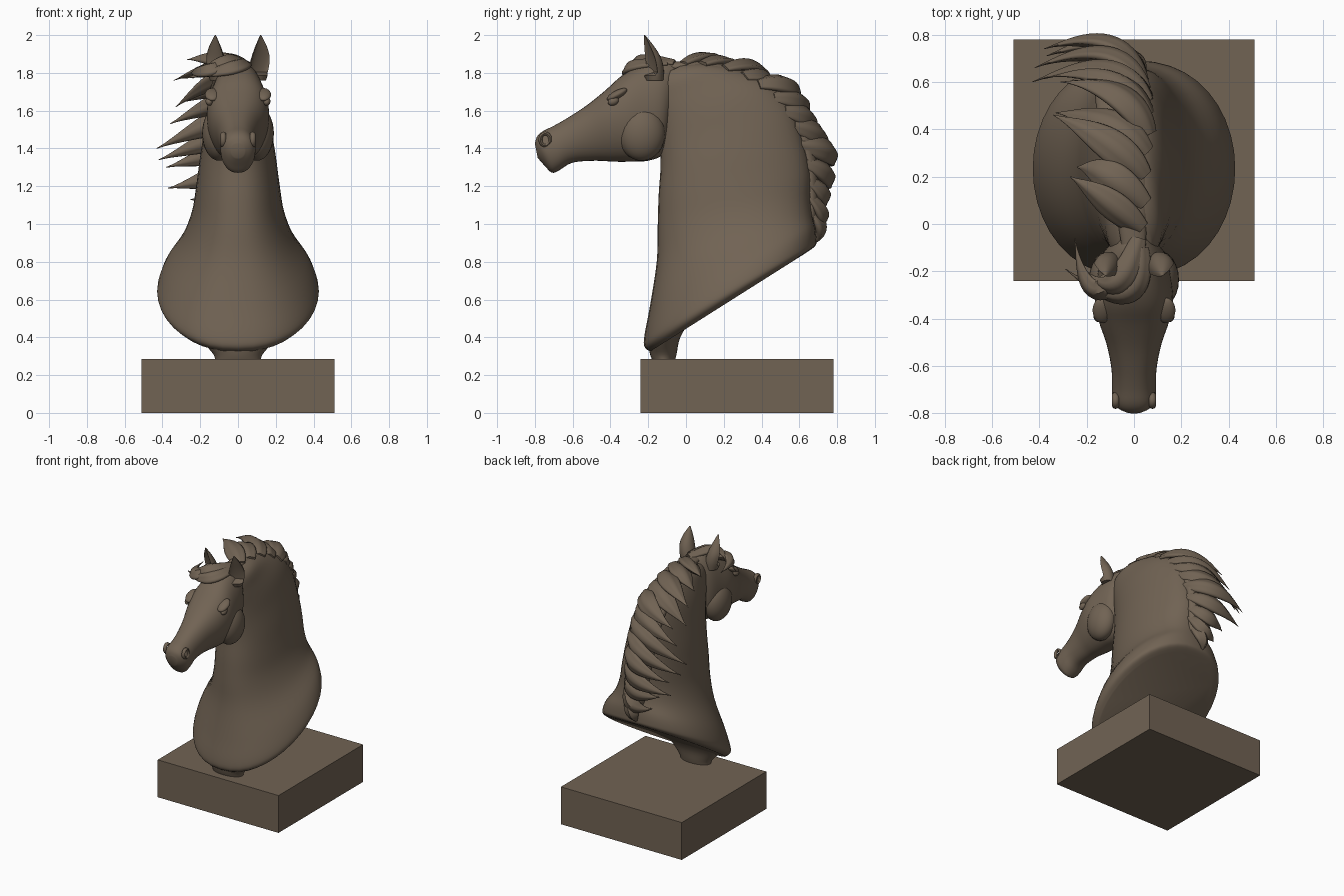
import bpy, bmesh, math
from mathutils import Vector

if "Cube" in bpy.data.objects:
    bpy.data.objects.remove(bpy.data.objects["Cube"])

brown = bpy.data.materials.new("bronze_brown")
brown.diffuse_color = (0.165, 0.125, 0.088, 1)
brown.use_nodes = True
brown.node_tree.nodes["Principled BSDF"].inputs["Base Color"].default_value = brown.diffuse_color


def finish(name, bm, smooth=True):
    bmesh.ops.recalc_face_normals(bm, faces=bm.faces)
    me = bpy.data.meshes.new(name)
    bm.to_mesh(me)
    bm.free()
    me.materials.append(brown)
    ob = bpy.data.objects.new(name, me)
    bpy.context.collection.objects.link(ob)
    if smooth:
        bpy.context.view_layer.objects.active = ob
        ob.select_set(True)
        bpy.ops.object.shade_smooth_by_angle(angle=math.radians(50))
        ob.select_set(False)
    return ob


def skin(name, rings):
    """Join rings of points into a closed surface."""
    bm = bmesh.new()
    vs = [[bm.verts.new(p) for p in r] for r in rings]
    n = len(vs[0])
    for a, b in zip(vs, vs[1:]):
        for i in range(n):
            j = (i + 1) % n
            bm.faces.new((a[i], a[j], b[j], b[i]))
    bm.faces.new(vs[0])
    bm.faces.new(vs[-1])
    return finish(name, bm)


def spline(rows, steps):
    """Catmull-Rom interpolation through rows of numbers."""
    out = []
    for i in range(len(rows) - 1):
        p = [rows[max(0, min(len(rows) - 1, i + k))] for k in (-1, 0, 1, 2)]
        for s in range(steps):
            t = s / steps
            out.append([0.5 * (2 * b + (c - a) * t + (2 * a - 5 * b + 4 * c - d) * t * t
                               + (3 * b - a - 3 * c + d) * t ** 3) for a, b, c, d in zip(*p)])
    return out + [list(rows[-1])]


def body(name, rows, power, steps=4, n=40):
    """Rows: first edge y z, second edge y z, half width, egg shape."""
    rings = []
    for y0, z0, y1, z1, hw, egg in spline(rows, steps):
        ring = []
        for i in range(n):
            a = 2 * math.pi * i / n
            u, v = math.cos(a), math.sin(a)
            x = hw * math.copysign(abs(v) ** power, v) * (1 + egg * u)
            ring.append((x, (y0 + y1) / 2 + u * (y0 - y1) / 2, (z0 + z1) / 2 + u * (z0 - z1) / 2))
        rings.append(ring)
    return skin(name, rings)


def lock(name, root, mid, tip, width, thick, pivot=None, n=16, steps=18):
    """Flattened tapering strand that curls from root to tip."""
    r, m, e = Vector(root), Vector(mid), Vector(tip)
    rings = []
    for s in range(steps + 1):
        t = s / steps
        p = r * (1 - t) ** 2 + m * 2 * t * (1 - t) + e * t * t
        tan = ((m - r) * (1 - t) + (e - m) * t).normalized()
        piv = Vector(pivot) if pivot else Vector((0, 0.2, min(p.z, 1.5)))
        out = p - piv
        out = (out - tan * out.dot(tan)).normalized()
        side = tan.cross(out)
        k = max(0.03, (0.55 + 1.3 * t * (1 - t) * 1.5) * (1 - t ** 3))
        ring = []
        for i in range(n):
            a = 2 * math.pi * i / n
            ripple = 1 + 0.25 * math.cos(4 * a)
            ring.append(p + side * (math.cos(a) * width * k) + out * (math.sin(a) * thick * k * ripple))
        rings.append(ring)
    return skin(name, rings)


def ball(name, loc, size, rot=0):
    bm = bmesh.new()
    bmesh.ops.create_uvsphere(bm, u_segments=24, v_segments=16, radius=1)
    ob = finish(name, bm)
    ob.location, ob.scale, ob.rotation_euler = loc, size, (rot, 0, 0)
    return ob


# Square plinth
bm = bmesh.new()
bmesh.ops.create_cube(bm, size=1)
for v in bm.verts:
    v.co = (v.co.x * 1.02, 0.27 + v.co.y * 1.02, 0.1425 + v.co.z * 0.285)
finish("plinth", bm, False)

# Short foot between plinth and chest
body("foot", [(-.175, .27, -.06, .27, .12, 0), (-.19, .31, -.05, .31, .13, 0),
              (-.2, .36, -.03, .40, .19, 0), (-.2, .42, .03, .5, .25, 0)], 1)

# Chest and neck
body("neck", [(-.19, .325, .64, .85, .38, 0), (-.22, .35, .685, .885, .42, 0),
              (-.22, .41, .69, .92, .425, 0), (-.19, .57, .685, .98, .385, 0),
              (-.155, .8, .67, 1.05, .295, 0), (-.15, .98, .66, 1.14, .245, 0),
              (-.145, 1.15, .66, 1.27, .22, .05), (-.135, 1.3, .63, 1.42, .20, .08),
              (-.14, 1.42, .57, 1.6, .175, .1), (-.15, 1.52, .46, 1.73, .155, .1),
              (-.17, 1.62, .3, 1.81, .13, .1), (-.18, 1.7, .12, 1.85, .11, 0),
              (-.19, 1.76, 0, 1.85, .07, 0)], .88)

# Head from poll to lips
body("head", [(-.03, 1.84, -.10, 1.45, .07, 0), (-.12, 1.865, -.12, 1.37, .13, 0),
              (-.24, 1.84, -.2, 1.335, .155, 0), (-.34, 1.785, -.3, 1.33, .165, .05),
              (-.43, 1.705, -.38, 1.33, .148, .12), (-.53, 1.625, -.48, 1.335, .115, .1),
              (-.63, 1.56, -.6, 1.325, .095, 0), (-.70, 1.52, -.67, 1.285, .093, 0),
              (-.76, 1.49, -.71, 1.272, .09, .08), (-.79, 1.46, -.75, 1.31, .07, .1),
              (-.80, 1.425, -.785, 1.35, .035, 0)], .85)

for s, side in ((-1, "left"), (1, "right")):
    # Cheek, eye, brow and nostril
    ball(f"{side}_cheek", (s * .1, -.235, 1.48), (.09, .125, .145))
    ball(f"{side}_eye", (s * .152, -.385, 1.65), (.02, .03, .022), .4)
    ball(f"{side}_brow", (s * .135, -.365, 1.685), (.04, .06, .022), .5)
    bm = bmesh.new()
    rows = []
    for i in range(20):
        a = 2 * math.pi * i / 20
        rows.append([bm.verts.new((s * (.078 + .014 * math.cos(b)),
                                   -.745 + math.cos(a) * (.026 + .01 * math.sin(b)),
                                   1.447 + math.sin(a) * (.032 + .01 * math.sin(b))))
                     for b in (k * math.pi / 4 for k in range(8))])
    for i in range(20):
        for j in range(8):
            a, b = rows[i], rows[(i + 1) % 20]
            bm.faces.new((a[j], a[(j + 1) % 8], b[(j + 1) % 8], b[j]))
    finish(f"{side}_nostril", bm)
    # Cupped ear, open to the front and outside
    rings = []
    for x, y, z, w in spline([(.105, -.17, 1.76, .045), (.112, -.18, 1.82, .056),
                              (.122, -.19, 1.88, .052), (.124, -.205, 1.94, .033),
                              (.12, -.22, 2.0, .003)], 4):
        ring = []
        for i in range(20):
            a = 2 * math.pi * i / 20
            u, v = math.cos(a) * w, math.sin(a) * w
            if v < 0:
                v *= -.25 if z > 1.8 else .8
            ang = s * .5
            ring.append((s * x + u * math.cos(ang) - v * math.sin(ang),
                         y + u * math.sin(ang) + v * math.cos(ang) * 1.15, z))
        rings.append(ring)
    skin(f"{side}_ear", rings)

# Mane ridge along the crest
crest = spline([(0, -.12, 1.83, .04), (-.01, .05, 1.83, .055), (-.03, .25, 1.79, .075),
                (-.05, .44, 1.69, .085), (-.06, .57, 1.55, .09), (-.06, .64, 1.38, .09),
                (-.05, .66, 1.2, .08), (-.03, .66, 1.05, .065), (-.02, .66, .93, .03)], 4)
rings = []
for i, (x, y, z, w) in enumerate(crest):
    a, b = crest[max(0, i - 1)], crest[min(len(crest) - 1, i + 1)]
    out = Vector((0, a[2] - b[2], b[1] - a[1])).normalized()
    rings.append([Vector((x + 1.2 * w * math.cos(t), y, z)) + out * (.6 * w * math.sin(t))
                  for t in (k * math.pi / 10 for k in range(20))])
skin("mane_ridge", rings)

# Mane locks sweeping to one side
locks = [((.03, -.02, 1.84), (-.1, .1, 1.89), (-.27, .2, 1.87), .07),
         ((.04, .08, 1.84), (-.12, .24, 1.89), (-.24, .24, 1.77), .08),
         ((.04, .2, 1.82), (-.08, .36, 1.87), (-.34, .46, 1.76), .075),
         ((.05, .3, 1.78), (-.08, .46, 1.82), (-.33, .47, 1.62), .08),
         ((.06, .38, 1.74), (-.02, .6, 1.77), (-.31, .6, 1.64), .075),
         ((.06, .46, 1.67), (-.05, .68, 1.68), (-.36, .62, 1.53), .07),
         ((.06, .52, 1.6), (-.05, .75, 1.58), (-.43, .60, 1.40), .075),
         ((.05, .57, 1.52), (-.06, .81, 1.47), (-.42, .66, 1.34), .07),
         ((.04, .60, 1.42), (-.05, .85, 1.39), (-.38, .74, 1.30), .07),
         ((.03, .63, 1.33), (-.05, .83, 1.25), (-.37, .71, 1.19), .07),
         ((.02, .64, 1.24), (-.05, .80, 1.12), (-.25, .67, 1.13), .07),
         ((.02, .65, 1.15), (-.03, .78, 1.0), (-.18, .66, 1.02), .065),
         ((.01, .65, 1.08), (-.05, .75, .97), (-.06, .67, .89), .06)]
for i, (r, m, t, w) in enumerate(locks):
    lock(f"mane_lock_{i + 1}", r, m, t, w, .036)

# Forelock curling over the brow
for i, (r, m, t, w) in enumerate([((.03, -.1, 1.85), (.04, -.44, 1.84), (-.29, -.19, 1.77), .06),
                                  ((0, -.12, 1.84), (-.2, -.46, 1.81), (-.25, -.06, 1.80), .055),
                                  ((.02, -.06, 1.85), (-.06, -.36, 1.89), (-.2, -.2, 1.81), .06)]):
    lock(f"forelock_{i + 1}", r, m, t, w, .03, (0, -.1, 1.55))
